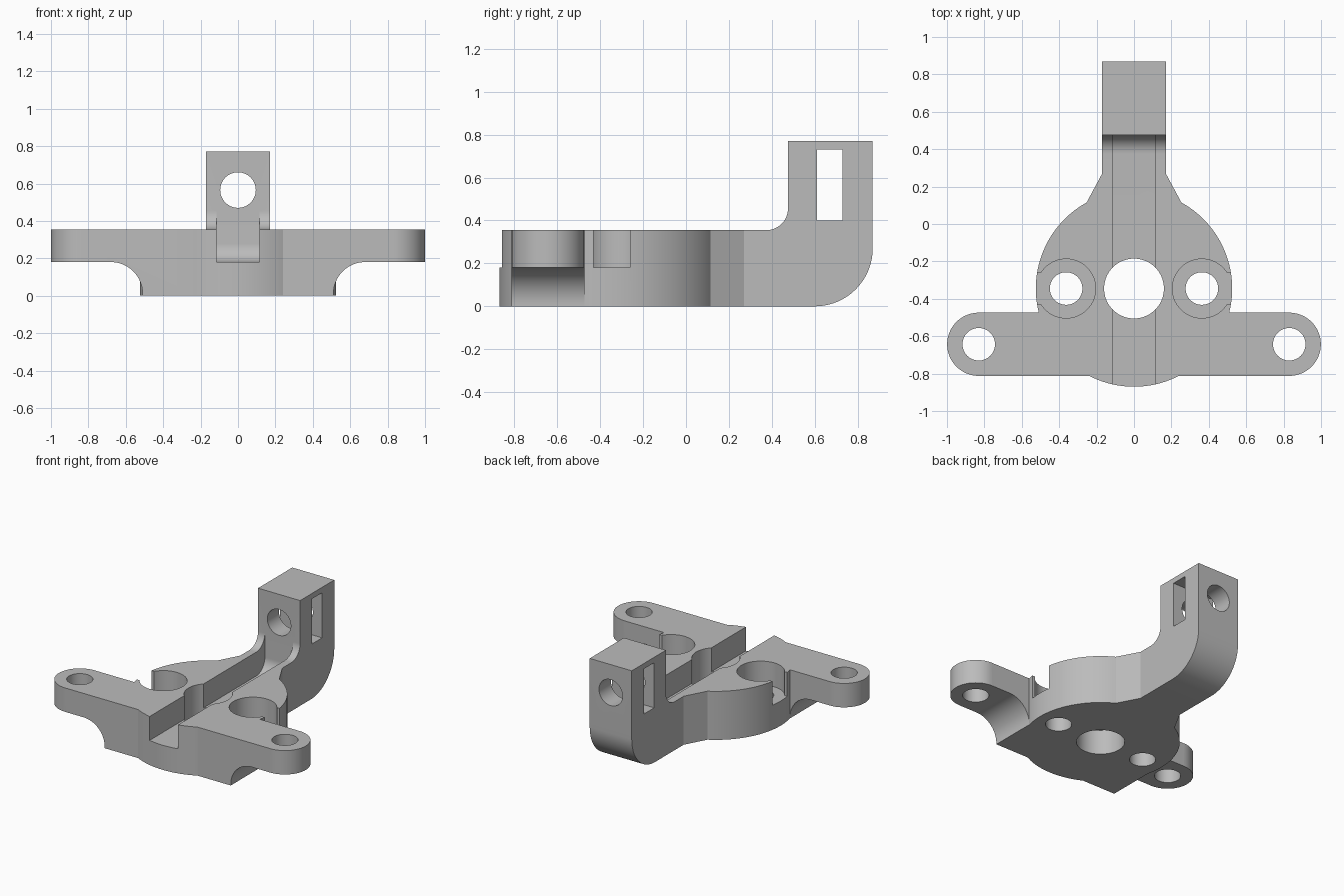
import bpy, bmesh, math
from mathutils import Vector, Matrix

old = bpy.data.objects.get("Cube")
if old:
    bpy.data.objects.remove(old, do_unlink=True)

grey = bpy.data.materials.new("matte_grey")
grey.use_nodes = True
COLOUR = (0.5, 0.5, 0.5, 1)
grey.diffuse_color = COLOUR
grey.node_tree.nodes["Principled BSDF"].inputs["Base Color"].default_value = COLOUR

TOP, FLOOR, HUB_Y, HUB_R = 0.355, 0.18, -0.345, 0.525
EAR_X, EAR_Y, EAR_R = 0.83, -0.643, 0.169


def prism(name, outline, axis, low, high):
    """Extrude a 2D outline along an axis; the outline uses the other two axes in order."""
    def place(p, d):
        return {"x": (d, *p), "y": (p[0], d, p[1]), "z": (*p, d)}[axis]
    bm = bmesh.new()
    face = bm.faces.new([bm.verts.new(place(p, low)) for p in outline])
    moved = bmesh.ops.extrude_face_region(bm, geom=[face])["geom"]
    shift = Vector(place((0, 0), high - low))
    bmesh.ops.translate(bm, vec=shift, verts=[v for v in moved if isinstance(v, bmesh.types.BMVert)])
    bmesh.ops.recalc_face_normals(bm, faces=bm.faces)
    mesh = bpy.data.meshes.new(name)
    bm.to_mesh(mesh)
    bm.free()
    obj = bpy.data.objects.new(name, mesh)
    bpy.context.collection.objects.link(obj)
    mesh.materials.append(grey)
    return obj


def arc(cx, cy, r, start, end, n=16):
    angles = [math.radians(start + (end - start) * i / n) for i in range(n + 1)]
    return [(cx + r * math.cos(a), cy + r * math.sin(a)) for a in angles]


def disc(name, cx, cy, r, axis, low, high, n=72):
    return prism(name, arc(cx, cy, r, 0, 360, n)[:-1], axis, low, high)


def rect(x0, x1, y0, y1):
    return [(x0, y0), (x1, y0), (x1, y1), (x0, y1)]


def combine(target, other, operation):
    mod = target.modifiers.new(operation, "BOOLEAN")
    mod.object, mod.operation, mod.solver = other, operation, "EXACT"
    bpy.context.view_layer.objects.active = target
    bpy.ops.object.modifier_apply(modifier=mod.name)
    bpy.data.objects.remove(other, do_unlink=True)


# Round hub
bracket = disc("bracket", 0, HUB_Y, HUB_R, "z", 0, TOP, 128)

# Cross bar with coved undersides and rounded ears
cove = arc(0.68, 0.01, 0.17, 180, 90)
half = [(0.51, 0)] + cove + [(EAR_X, FLOOR), (EAR_X, TOP)]
bar = half + [(-x, z) for x, z in reversed(half)]
solids = [prism("cross_bar", bar, "y", EAR_Y - EAR_R, EAR_Y + EAR_R)]
for side in (-1, 1):
    solids.append(disc("ear", side * EAR_X, EAR_Y, EAR_R, "z", FLOOR, TOP))

# Tapered neck and upturned arm
solids.append(prism("neck", [(-0.255, 0.112), (-0.17, 0.27), (-0.17, 0.3), (0.17, 0.3),
                             (0.17, 0.27), (0.255, 0.112), (0.2, -0.05), (-0.2, -0.05)], "z", 0, TOP))
arm = [(0, 0)] + arc(0.6, 0.27, 0.27, -90, 0, 24) + [(0.87, 0.77), (0.475, 0.77)]
arm += arc(0.375, 0.455, 0.1, 0, -90) + [(0, TOP)]
solids.append(prism("arm", arm, "x", -0.17, 0.17))
for solid in solids:
    combine(bracket, solid, "UNION")

# Long channel with a rounded inner end
channel = [(-1, FLOOR)] + arc(0.375, FLOOR + 0.1, 0.1, -90, 0) + [(0.475, 0.6), (0.375, 0.6), (-1, 0.6)]
# keep the channel ceiling below the front face of the arm
cuts = [prism("channel_cutter", channel, "x", -0.115, 0.115)]

# Centre bore, stepped pockets with side openings, ear holes
cuts.append(disc("bore_cutter", 0, HUB_Y, 0.16, "z", -0.1, 0.6))
for side in (-1, 1):
    x = side * 0.363
    cuts.append(disc("pocket_cutter", x, HUB_Y, 0.158, "z", FLOOR, 0.6))
    cuts.append(prism("opening_cutter", rect(*sorted((x, side * 0.6)), HUB_Y - 0.085, HUB_Y + 0.085),
                      "z", FLOOR, 0.6))
    cuts.append(disc("screw_hole_cutter", x, HUB_Y, 0.087, "z", -0.1, 0.6))
    cuts.append(disc("ear_hole_cutter", side * EAR_X, EAR_Y, 0.087, "z", -0.1, 0.6))

# Arm hole and nut slot
cuts.append(disc("arm_hole_cutter", 0, 0.565, 0.095, "y", 0.4, 1))
cuts.append(prism("nut_slot_cutter", rect(0.61, 0.73, 0.4, 0.73), "x", -0.3, 0.3))
for cut in cuts:
    combine(bracket, cut, "DIFFERENCE")

# Smooth curved walls, crisp edges
bpy.ops.object.select_all(action="DESELECT")
bracket.select_set(True)
bpy.context.view_layer.objects.active = bracket
bpy.ops.object.shade_smooth_by_angle(angle=math.radians(25))
